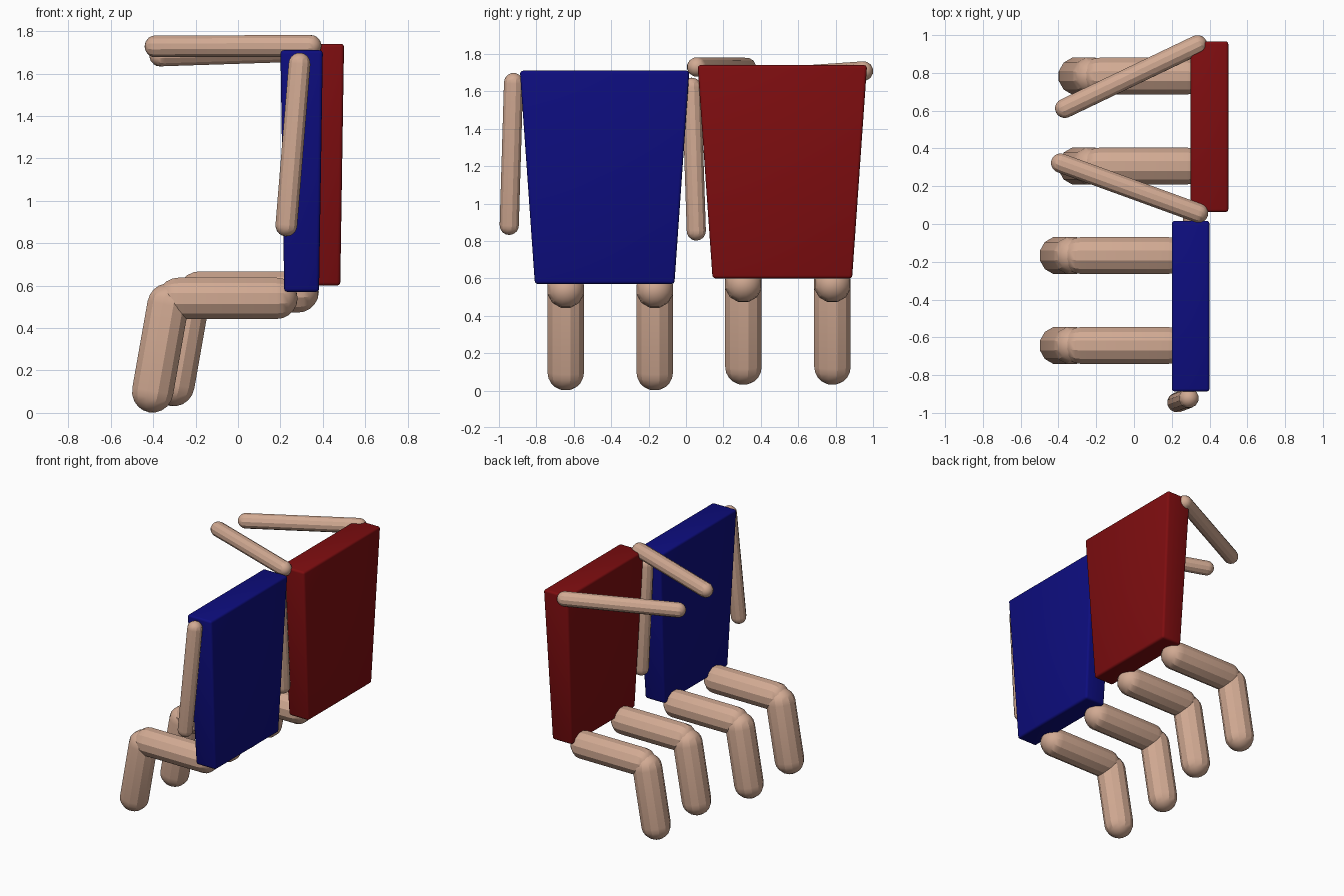
import bpy, bmesh, math
from mathutils import Vector

cube = bpy.data.objects.get("Cube")
if cube:
    bpy.data.objects.remove(cube, do_unlink=True)


def material(name, rgb):
    m = bpy.data.materials.new(name)
    m.use_nodes = True
    m.diffuse_color = (*rgb, 1)
    bsdf = next(n for n in m.node_tree.nodes if n.type == 'BSDF_PRINCIPLED')
    bsdf.inputs["Base Color"].default_value = (*rgb, 1)
    return m


SKIN = material("skin", (0.64, 0.40, 0.29))
BLUE = material("dark_blue", (0.004, 0.004, 0.21))
RED = material("dark_red", (0.21, 0.004, 0.005))


def finish(bm, name, mat, angle):
    bmesh.ops.recalc_face_normals(bm, faces=bm.faces)
    mesh = bpy.data.meshes.new(name)
    bm.to_mesh(mesh)
    bm.free()
    mesh.materials.append(mat)
    obj = bpy.data.objects.new(name, mesh)
    bpy.context.collection.objects.link(obj)
    bpy.ops.object.select_all(action='DESELECT')
    obj.select_set(True)
    bpy.context.view_layer.objects.active = obj
    bpy.ops.object.shade_smooth_by_angle(angle=math.radians(angle))
    return obj


def capsule(name, a, b, r, sides=12, steps=5):
    """Round-ended limb whose cap centres are a and b."""
    a, b = Vector(a), Vector(b)
    axis = (b - a).normalized()
    side = axis.cross(Vector((0, 1, 0))).normalized()
    up = axis.cross(side)
    arc = [math.pi / 2 * i / steps for i in range(1, steps + 1)]
    rings = [(a, -math.cos(t), math.sin(t)) for t in arc]
    rings += [(b, math.cos(t), math.sin(t)) for t in reversed(arc)]
    bm = bmesh.new()
    loops = []
    for centre, along, out in rings:
        loop = []
        for i in range(sides):
            t = math.tau * (i + 0.5) / sides
            spoke = side * math.cos(t) + up * math.sin(t)
            loop.append(bm.verts.new(centre + r * (axis * along + spoke * out)))
        loops.append(loop)
    for lo, hi in zip(loops, loops[1:]):
        for i in range(sides):
            j = (i + 1) % sides
            bm.faces.new((lo[i], lo[j], hi[j], hi[i]))
    # Close both tips
    for loop, tip in ((loops[0], a - axis * r), (loops[-1], b + axis * r)):
        v = bm.verts.new(tip)
        for i in range(sides):
            bm.faces.new((loop[i], loop[(i + 1) % sides], v))
    return finish(bm, name, SKIN, 25)


def torso(name, x, y, z0, z1, mat):
    """Slab that tapers towards the waist, with softened edges."""
    bm = bmesh.new()
    bmesh.ops.create_cube(bm, size=2)
    for v in bm.verts:
        top = v.co.z > 0
        v.co = (x + v.co.x * (0.1 if top else 0.082),
                y + v.co.y * (0.453 if top else 0.373),
                z1 if top else z0)
    bmesh.ops.bevel(bm, geom=bm.edges[:], offset=0.016, segments=3,
                    profile=0.5, affect='EDGES')
    return finish(bm, name, mat, 35)


# Torsos and bent legs of the two seated figures
for who, mat, off in (("blue", BLUE, Vector((0, 0, 0))),
                      ("red", RED, Vector((0.1, 0.95, 0.03)))):
    torso(who + "_torso", 0.30 + off.x, -0.435 + off.y, 0.57 + off.z, 1.71 + off.z, mat)
    for side, y in (("right", -0.643), ("left", -0.167)):
        capsule(f"{who}_{side}_thigh", off + Vector((0.18, y, 0.54)),
                off + Vector((-0.28, y, 0.54)), 0.101)
        capsule(f"{who}_{side}_shin", off + Vector((-0.33, y, 0.51)),
                off + Vector((-0.402, y, 0.102)), 0.101)

# Hanging arms of the blue figure, raised arms of the red figure
for name, a, b in (
        ("blue_right_arm", (0.29, -0.922, 1.645), (0.228, -0.945, 0.885)),
        ("blue_left_arm", (0.31, 0.03, 1.62), (0.33, 0.055, 0.855)),
        ("red_right_arm", (0.34, 0.058, 1.73), (-0.387, 0.322, 1.728)),
        ("red_left_arm", (0.335, 0.948, 1.708), (-0.365, 0.613, 1.685))):
    capsule(name, a, b, 0.053)
